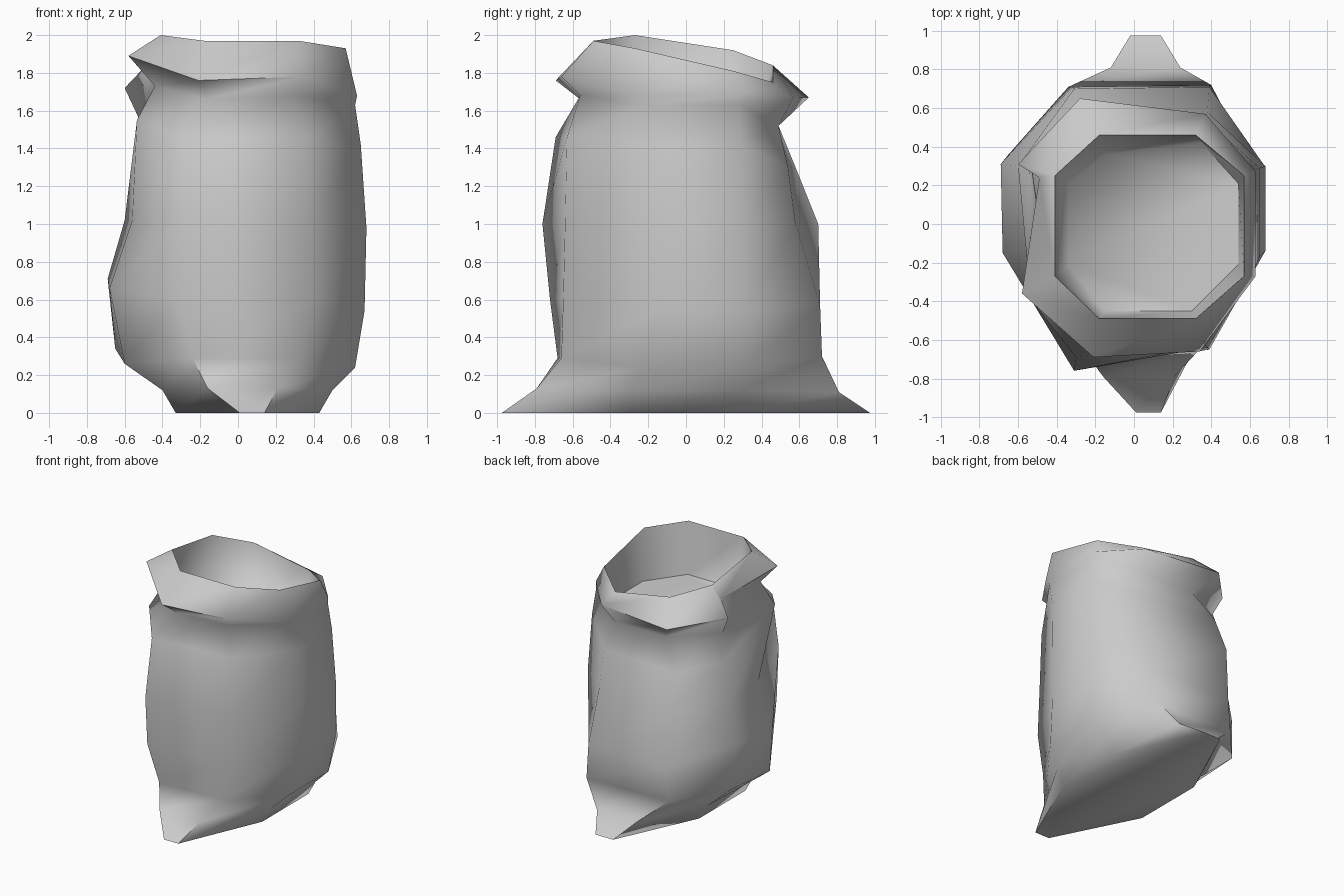
import bpy, bmesh, math

if "Cube" in bpy.data.objects:
    bpy.data.objects.remove(bpy.data.objects["Cube"])

cloth = bpy.data.materials.new("pale_grey_cloth")
cloth.use_nodes = True
colour = (0.6, 0.6, 0.6, 1)
cloth.diffuse_color = colour
cloth.node_tree.nodes["Principled BSDF"].inputs["Base Color"].default_value = colour

# Eight-sided cross-sections: left/right x, front/back y, flat x range,
# side flat centre and half length, then heights at front, back, -x and +x
rings = {
    "base":     (-.33, .43, -.975, .975, .01, .14, 0, .3, 0, 0, 0, 0),
    "foot":     (-.4, .5, -.79, .81, -.16, .21, 0, .29, .13, .11, .12, .12),
    "hip":      (-.6, .62, -.68, .73, -.24, .33, .03, .26, .29, .3, .26, .24),
    "belly":    (-.68, .67, -.72, .71, -.32, .39, .08, .23, .6, .57, .66, .54),
    "waist":    (-.6, .68, -.76, .7, -.31, .38, .08, .22, 1, 1, 1.02, .98),
    "shoulder": (-.54, .65, -.69, .58, -.3, .37, .06, .23, 1.46, 1.3, 1.34, 1.42),
    "neck":     (-.5, .62, -.56, .49, -.16, .3, .02, .26, 1.66, 1.52, 1.62, 1.63),
    "cuff":     (-.6, .63, -.69, .65, -.21, .34, 0, .27, 1.76, 1.67, 1.72, 1.68),
    "rim":      (-.41, .57, -.49, .46, -.18, .32, -.01, .26, 1.97, 1.8, 1.96, 1.87),
    "inside":   (-.34, .54, -.45, .36, -.15, .3, 0, .21, 1.55, 1.5, 1.52, 1.52),
}

# Corner order: front pair, right pair, back pair, left pair
FL, FR, RF, RB, BR, BL, LB, LF = range(8)

# Wrinkles: single corners pulled away from the regular cross-sections
wrinkles = {
    ("base", BL): (-.03, 0, 0), ("foot", BL): (.04, 0, 0), ("foot", BR): (.03, 0, 0),
    ("hip", FR): (0, .02, 0), ("hip", BR): (.07, -.01, 0), ("hip", BL): (-.1, -.02, 0),
    ("hip", LB): (-.05, .07, .08), ("belly", FR): (0, .07, 0), ("belly", LB): (-.01, 0, .05),
    ("waist", FR): (0, .12, 0), ("waist", BR): (0, -.12, 0), ("waist", LF): (.04, 0, 0),
    ("shoulder", FR): (0, .06, 0), ("shoulder", BR): (0, -.04, 0),
    ("shoulder", LF): (.005, -.22, .21),
    ("neck", FR): (0, 0, .02), ("neck", LF): (.06, -.1, .11), ("neck", LB): (-.03, 0, -.05),
    ("cuff", FR): (0, .03, .02), ("cuff", BR): (.03, -.08, 0), ("cuff", BL): (-.07, 0, 0),
    ("cuff", LB): (0, .04, 0), ("cuff", LF): (.02, -.09, .17),
    ("rim", RF): (0, 0, .06), ("rim", RB): (0, 0, -.06), ("rim", BR): (0, 0, -.05),
    ("rim", BL): (0, 0, .04), ("rim", LB): (0, 0, -.04), ("rim", LF): (0, 0, .04),
    ("inside", BR): (.05, .06, 0),
}


def section(x0, x1, y0, y1, a, b, c, s, zf, zb, zl, zr):
    return [(a, y0, zf), (b, y0, zf), (x1, c - s, zr), (x1, c + s, zr),
            (b, y1, zb), (a, y1, zb), (x0, c + s, zl), (x0, c - s, zl)]


# Loft the sack from its base up, over the lip and down to the filling
bm = bmesh.new()
loops = {name: [bm.verts.new(p) for p in section(*row)] for name, row in rings.items()}
for (name, corner), offset in wrinkles.items():
    vert = loops[name][corner]
    vert.co = [p + d for p, d in zip(vert.co, offset)]
stack = list(loops.values())
for low, high in zip(stack, stack[1:]):
    for i in range(8):
        j = (i + 1) % 8
        bm.faces.new((low[i], low[j], high[j], high[i]))
bm.faces.new(stack[0][::-1])
bm.faces.new(stack[-1])

# Deep notch in the folded cuff on one side
cuff = loops["cuff"]
edge = bm.edges.get((cuff[LB], cuff[LF]))
notch = bmesh.utils.edge_split(edge, cuff[LB], .3)[1]
notch.co = (-.49, .24, 1.82)
for partner in (loops["rim"][LB], loops["neck"][LF]):
    bmesh.ops.connect_vert_pair(bm, verts=[notch, partner])
bmesh.ops.recalc_face_normals(bm, faces=bm.faces)

mesh = bpy.data.meshes.new("open_sack")
bm.to_mesh(mesh)
bm.free()
mesh.materials.append(cloth)
sack = bpy.data.objects.new("open_sack", mesh)
bpy.context.collection.objects.link(sack)

# Soft cloth shading with crisp lip and base
bpy.context.view_layer.objects.active = sack
sack.select_set(True)
bpy.ops.object.shade_smooth_by_angle(angle=math.radians(80))
